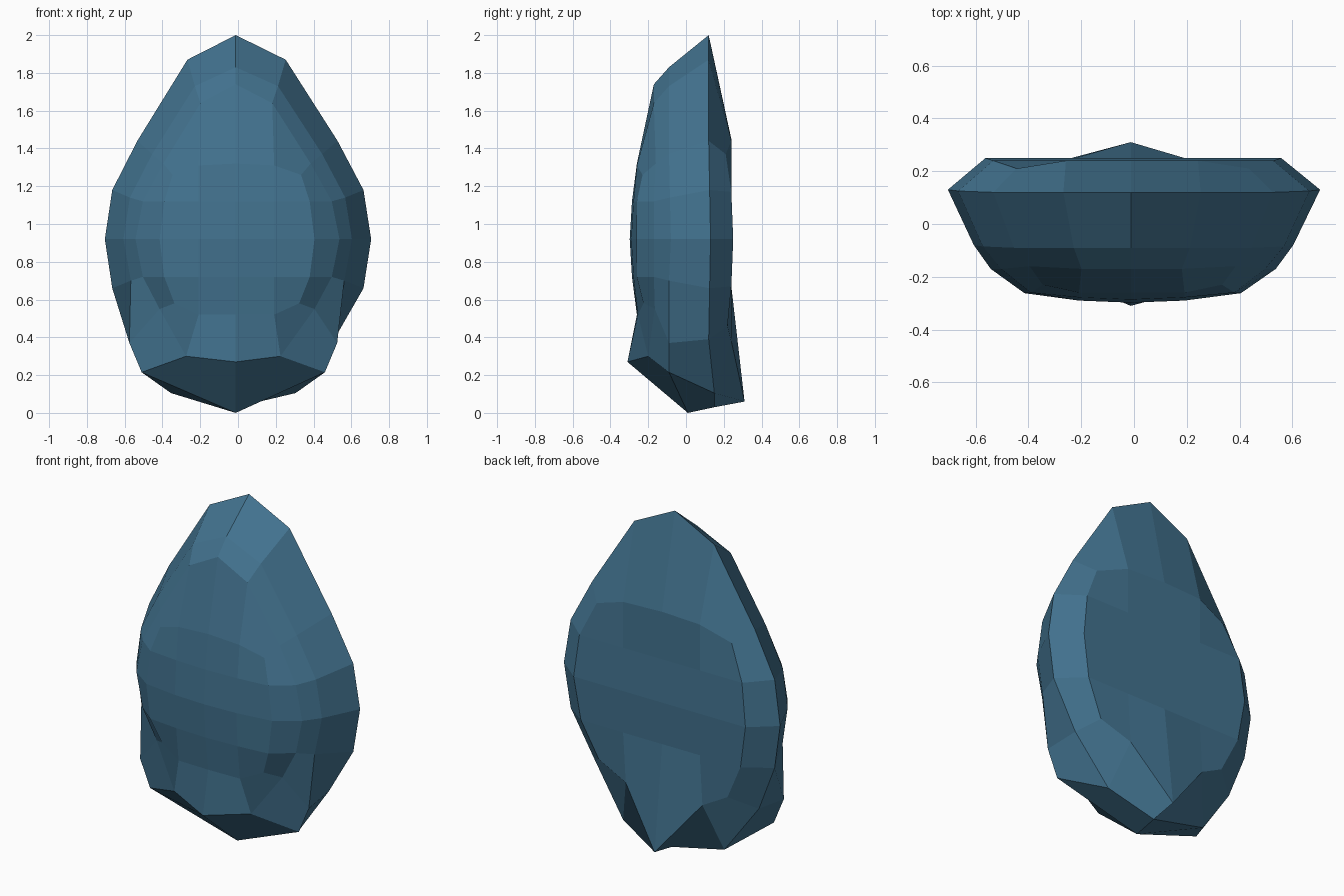
import bpy, bmesh

# Half rings (x, y, z), top to bottom on the right side, mirrored to the left
front = [(0, -.26, 1.32), (.20, -.26, 1.31), (.34, -.23, 1.26), (.385, -.26, 1.12), (.41, -.262, .92),
         (.385, -.26, .72), (.33, -.225, .58), (.20, -.255, .52), (0, -.26, .52)]
bevel = [(0, -.17, 1.74), (.19, -.17, 1.64), (.39, -.16, 1.32), (.50, -.17, 1.12), (.54, -.17, .92),
         (.50, -.17, .72), (.41, -.165, .55), (.25, -.20, .30), (0, -.31, .27)]
side = [(0, -.09, 1.83), (.22, -.09, 1.73), (.45, -.09, 1.37), (.57, -.085, 1.14), (.605, -.08, .92),
        (.565, -.09, .70), (.55, -.09, .37), (.485, -.09, .215), (0, .01, 0)]
rim = [(0, .12, 2.0), (.26, .12, 1.87), (.53, .12, 1.44), (.665, .125, 1.18), (.705, .13, .92),
       (.665, .125, .66), (.535, .12, .39), (.33, .15, .105), (0, .15, .03)]
back = [(0, .24, 1.45), (.25, .24, 1.44), (.44, .21, 1.37), (.53, .24, 1.17), (.56, .25, .92),
        (.52, .24, .67), (.42, .22, .46), (.25, .24, .38), (0, .31, .06)]

bm = bmesh.new()


def add(x, y, z):
    # The stone leans slightly to the left low down and along its middle
    lean = .025 if z < .4 and x else .012 * (1 - abs(x) / .705)
    return bm.verts.new((x - lean, y, z))


def ring(half):
    mirrored = [(-x, y, z) for x, y, z in half[7:0:-1]]
    return [add(*p) for p in half + mirrored]


def cap(r, zs, xs, depth):
    # Fill a 16 point ring with a 4 x 4 patch of faces
    rows = [[r[i] for i in (14, 15, 0, 1, 2)]]
    for n, z in enumerate(zs):
        inner = [add(x, depth(x, n - 1), z) for x in (-xs, 0, xs)]
        rows.append([r[13 - n]] + inner + [r[3 + n]])
    rows.append([r[i] for i in (10, 9, 8, 7, 6)])
    for a, b in zip(rows, rows[1:]):
        for i in range(4):
            bm.faces.new((a[i], a[i + 1], b[i + 1], b[i]))


# Faceted sides
rings = [ring(h) for h in (front, bevel, side, rim, back)]
for a, b in zip(rings, rings[1:]):
    for i in range(16):
        j = (i + 1) % 16
        bm.faces.new((a[i], a[j], b[j], b[i]))

# Bulging front and flat back
cap(rings[0], (1.12, .92, .72), .20, lambda x, n: -.298 + .2 * x * x + .012 * abs(n))
cap(rings[-1], (1.17, .92, .67), .25, lambda x, n: .25 - .01 * abs(n))

bmesh.ops.recalc_face_normals(bm, faces=bm.faces)
mesh = bpy.data.meshes.new("stone")
bm.to_mesh(mesh)
bm.free()

# Slate blue stone
mat = bpy.data.materials.new("slate blue")
mat.diffuse_color = (.055, .17, .275, 1)
mesh.materials.append(mat)
stone = bpy.data.objects.new("stone", mesh)
bpy.context.collection.objects.link(stone)
